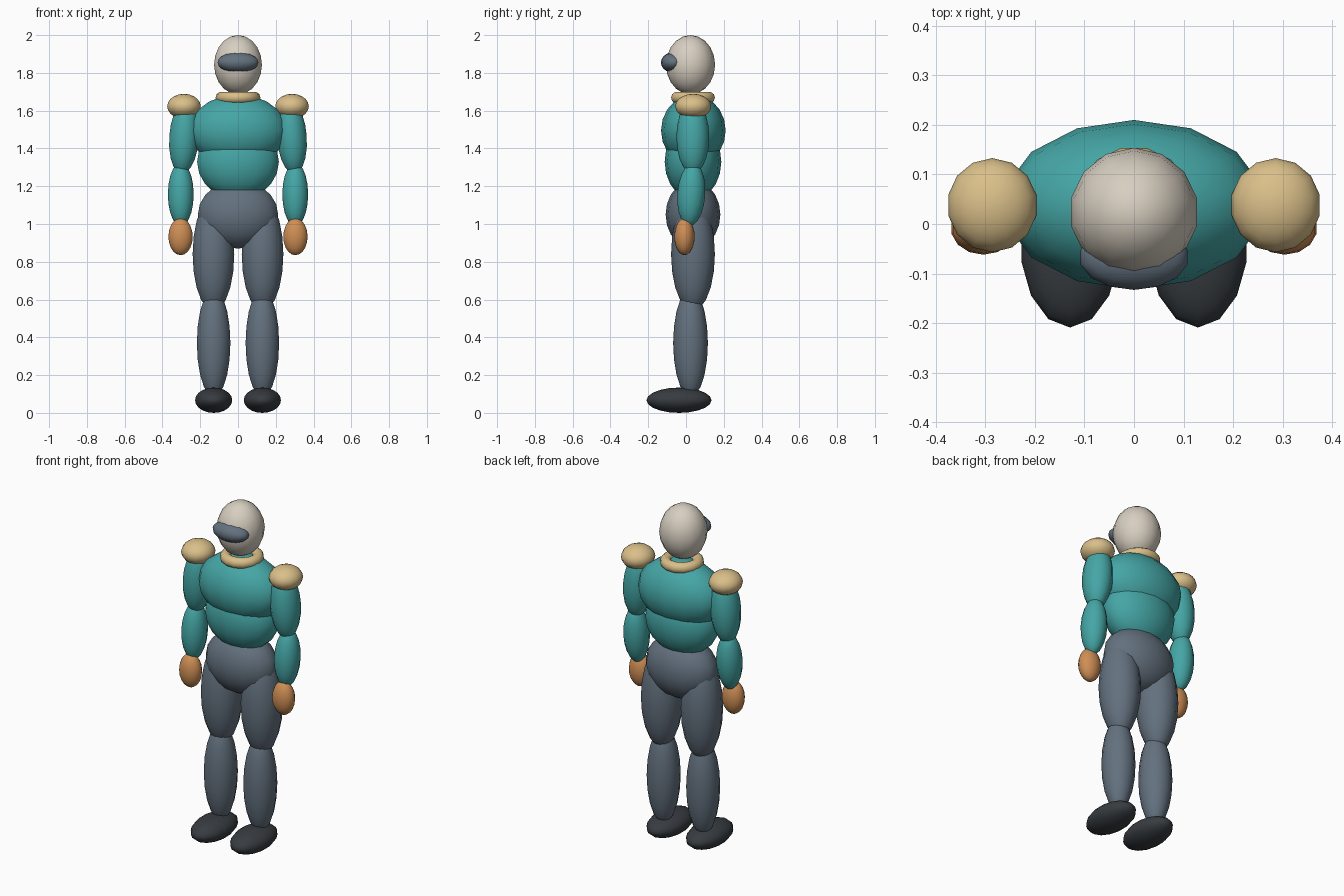
import bpy
import math

cube = bpy.data.objects.get("Cube")
if cube:
    bpy.data.objects.remove(cube, do_unlink=True)


def material(name, rgb):
    mat = bpy.data.materials.new(name)
    mat.use_nodes = True
    mat.diffuse_color = (*rgb, 1)
    mat.node_tree.nodes["Principled BSDF"].inputs["Base Color"].default_value = (*rgb, 1)
    return mat


teal = material("teal", (0.06, 0.38, 0.38))
slate = material("slate", (0.125, 0.165, 0.21))
ivory = material("ivory", (0.68, 0.62, 0.53))
sand = material("sand", (0.70, 0.52, 0.25))
orange = material("orange", (0.62, 0.27, 0.09))
charcoal = material("charcoal", (0.038, 0.045, 0.052))


def finish(name, mat):
    obj = bpy.context.object
    obj.name = name
    obj.data.materials.append(mat)
    bpy.ops.object.shade_smooth()
    return obj


def ellipsoid(name, mat, center, radii, tilt=(0, 0)):
    """Stretched sphere; tilt is degrees about x and y."""
    bpy.ops.mesh.primitive_uv_sphere_add(
        segments=14, ring_count=10, radius=1, location=center,
        rotation=(math.radians(tilt[0]), math.radians(tilt[1]), 0))
    bpy.context.object.scale = radii
    return finish(name, mat)


# Torso
ellipsoid("pelvis", slate, (0, 0.037, 1.05), (0.218, 0.145, 0.18))
ellipsoid("abdomen", teal, (0, 0.037, 1.33), (0.222, 0.15, 0.2))
ellipsoid("chest", teal, (0, 0.039, 1.495), (0.265, 0.171, 0.19))

# Collar ring
bpy.ops.mesh.primitive_torus_add(
    major_segments=14, minor_segments=10, major_radius=0.088,
    minor_radius=0.031, location=(0, 0.037, 1.669))
finish("collar", sand)

# Head and visor
ellipsoid("head", ivory, (0, 0.024, 1.843), (0.13, 0.13, 0.157))
ellipsoid("visor", slate, (0, -0.067, 1.855), (0.111, 0.066, 0.054))

# Limbs, one set per side
for side, s in (("left", 1), ("right", -1)):
    ellipsoid(side + "_shoulder_pad", sand, (s * 0.286, 0.038, 1.623), (0.091, 0.095, 0.066))
    ellipsoid(side + "_upper_arm", teal, (s * 0.285, 0.036, 1.46), (0.081, 0.087, 0.195), (0, -s * 4))
    ellipsoid(side + "_forearm", teal, (s * 0.303, 0.028, 1.157), (0.07, 0.074, 0.168), (-4, 0))
    ellipsoid(side + "_hand", orange, (s * 0.304, -0.008, 0.933), (0.066, 0.054, 0.098))
    ellipsoid(side + "_thigh", slate, (s * 0.13, 0.037, 0.84), (0.113, 0.116, 0.3))
    ellipsoid(side + "_shin", slate, (s * 0.129, 0.024, 0.37), (0.091, 0.092, 0.285))
    ellipsoid(side + "_foot", charcoal, (s * 0.129, -0.037, 0.067), (0.101, 0.172, 0.067))
